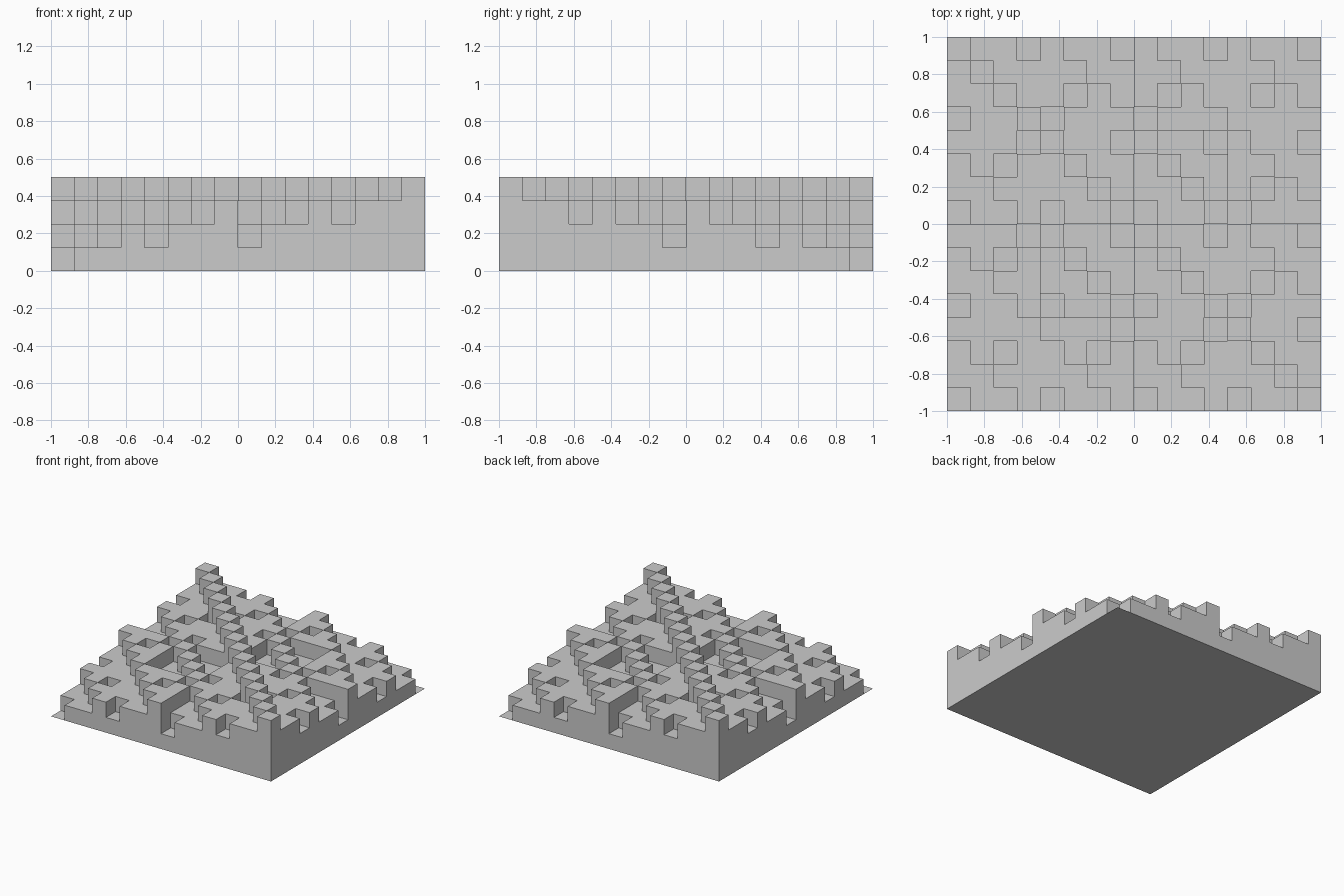
import bpy
import bmesh

if "Cube" in bpy.data.objects:
    bpy.data.objects.remove(bpy.data.objects["Cube"], do_unlink=True)

BITS = 4
N = 2 ** BITS          # cells per side
CELL = 2 / N           # cell width and step height


def ones(n):
    return bin(n).count("1")


def level(i, j):
    """Terrace level of a cell, the same after a half turn of the block."""
    if not (0 <= i < N and 0 <= j < N):
        return 0
    return min(ones(i | j), ones((N - 1 - i) | (N - 1 - j)))


# Stone material
stone = bpy.data.materials.new("plain_grey")
stone.use_nodes = True
grey = (0.6, 0.6, 0.6, 1)
stone.diffuse_color = grey
stone.node_tree.nodes["Principled BSDF"].inputs["Base Color"].default_value = grey

bm = bmesh.new()


def quad(points):
    bm.faces.new([bm.verts.new((x * CELL - 1, y * CELL - 1, z * CELL))
                  for x, y, z in points])


for i in range(N):
    for j in range(N):
        h = level(i, j)
        corners = [(i, j), (i + 1, j), (i + 1, j + 1), (i, j + 1)]
        neighbours = [(i, j - 1), (i + 1, j), (i, j + 1), (i - 1, j)]
        # Terrace top and underside
        quad([(x, y, h) for x, y in corners])
        if h > 0:
            quad([(x, y, 0) for x, y in reversed(corners)])
        # Walls down to each lower neighbour, one step at a time
        for k, (ni, nj) in enumerate(neighbours):
            a, b = corners[k], corners[(k + 1) % 4]
            for z in range(level(ni, nj), h):
                quad([(*a, z), (*b, z), (*b, z + 1), (*a, z + 1)])

bmesh.ops.remove_doubles(bm, verts=bm.verts, dist=CELL / 100)
mesh = bpy.data.meshes.new("terraced_block")
bm.to_mesh(mesh)
bm.free()
mesh.materials.append(stone)
block = bpy.data.objects.new("terraced_block", mesh)
bpy.context.collection.objects.link(block)
